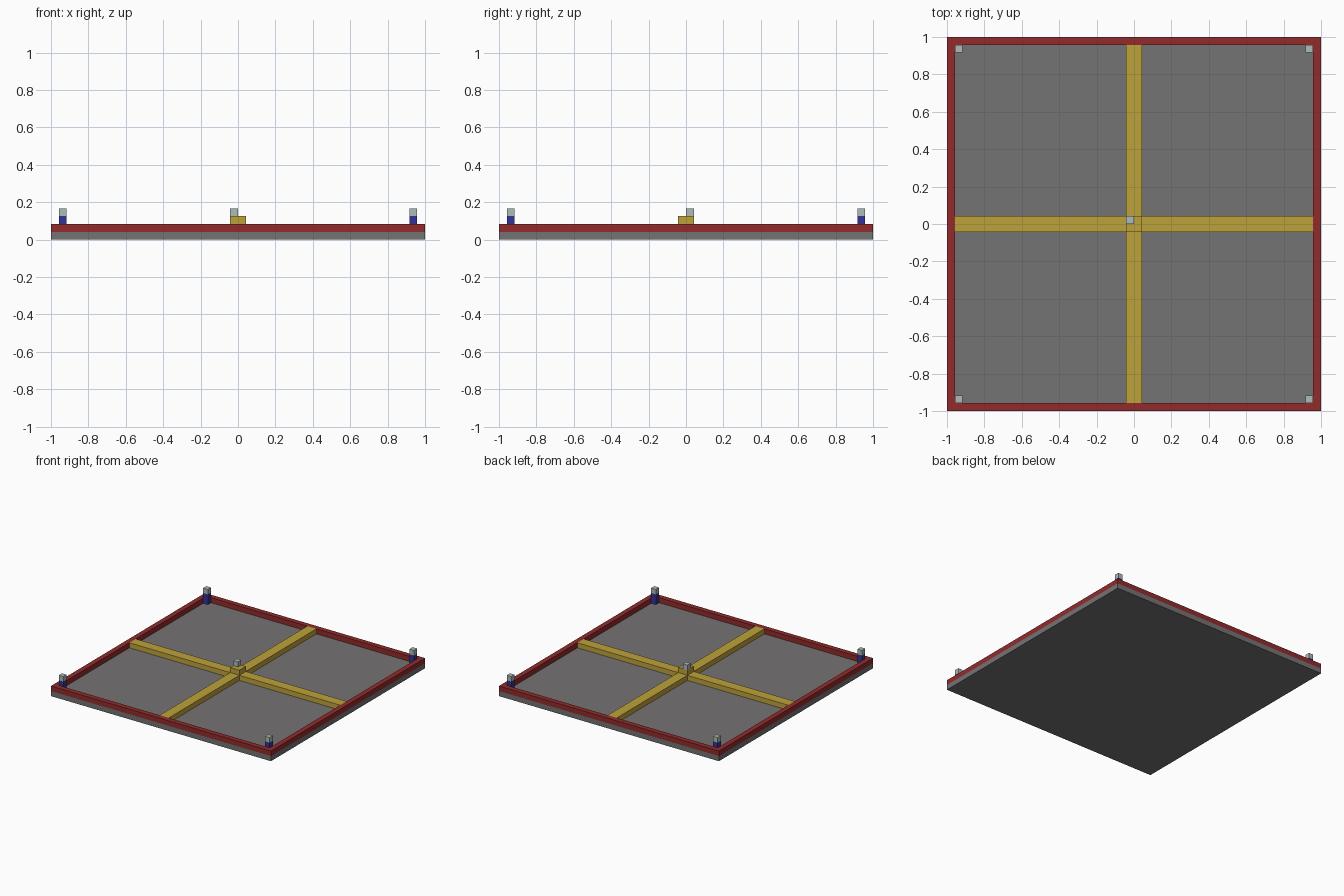
import bpy

cube = bpy.data.objects.get("Cube")
if cube:
    bpy.data.objects.remove(cube, do_unlink=True)

U = 1 / 24  # one block


def material(name, rgb):
    linear = [((c / 255 + 0.055) / 1.055) ** 2.4 for c in rgb]
    m = bpy.data.materials.new(name)
    m.use_nodes = True
    m.diffuse_color = (*linear, 1)
    m.node_tree.nodes["Principled BSDF"].inputs["Base Color"].default_value = (*linear, 1)
    return m


grey = material("floor grey", (117, 115, 116))
red = material("rim red", (146, 43, 44))
yellow = material("cross yellow", (190, 162, 58))
blue = material("post blue", (52, 52, 150))
white = material("lamp pale grey", (174, 188, 185))


def box(name, low, high, mat):
    """Axis-aligned box between two corners, measured in blocks."""
    bpy.ops.mesh.primitive_cube_add(size=1)
    ob = bpy.context.object
    ob.name = name
    for v in ob.data.vertices:
        v.co = [(a if c < 0 else b) * U for c, a, b in zip(v.co, low, high)]
    ob.data.materials.append(mat)
    return ob


# Floor slab
box("floor", (-24, -24, 0), (24, 24, 1), grey)

# Raised rim around the edge
for s, side in ((-1, "front"), (1, "back")):
    y = sorted((23 * s, 24 * s))
    box(side + "_rim", (-24, y[0], 1), (24, y[1], 2), red)
for s, side in ((-1, "right"), (1, "left")):
    x = sorted((23 * s, 24 * s))
    box(side + "_rim", (x[0], -23, 1), (x[1], 23, 2), red)

# Crossing beams and the hub where they meet
box("cross_beam_front_arm", (-1, -23, 1), (1, -1, 2), yellow)
box("cross_beam_back_arm", (-1, 1, 1), (1, 23, 2), yellow)
box("cross_beam_right_arm", (-23, -1, 1), (-1, 1, 2), yellow)
box("cross_beam_left_arm", (1, -1, 1), (23, 1, 2), yellow)
box("centre_hub", (-1, -1, 1), (1, 1, 3), yellow)
box("centre_lamp", (-1, 0, 3), (0, 1, 4), white)

# Corner posts with lamps on top
for sx, across in ((-1, "right"), (1, "left")):
    for sy, along in ((-1, "front"), (1, "back")):
        x, y = sorted((22 * sx, 23 * sx)), sorted((22 * sy, 23 * sy))
        corner = along + "_" + across
        box(corner + "_post", (x[0], y[0], 1), (x[1], y[1], 3), blue)
        box(corner + "_lamp", (x[0], y[0], 3), (x[1], y[1], 4), white)
